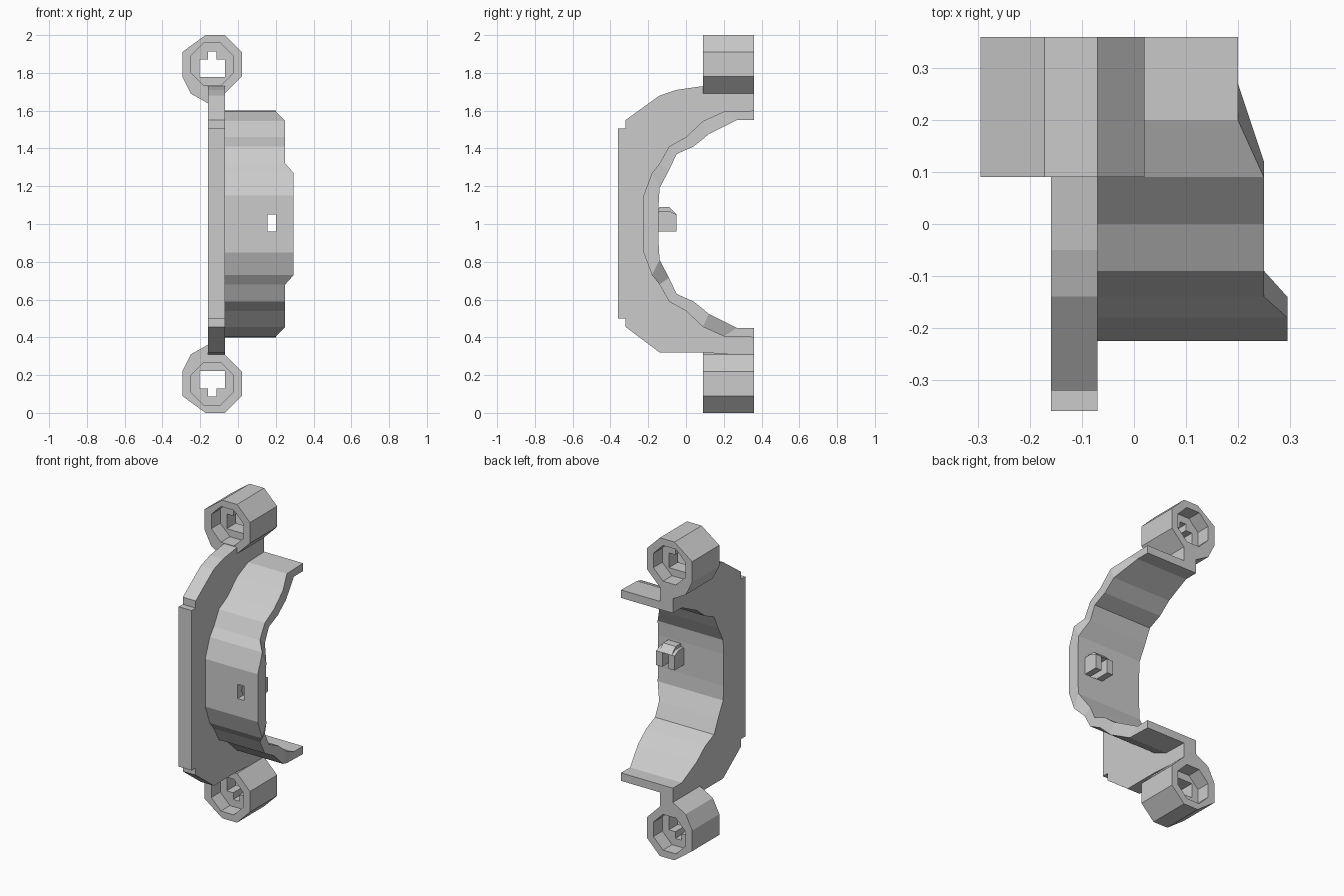
import bpy, bmesh

if "Cube" in bpy.data.objects:
    bpy.data.objects.remove(bpy.data.objects["Cube"])


def finish(name, bm):
    bmesh.ops.recalc_face_normals(bm, faces=bm.faces)
    me = bpy.data.meshes.new(name)
    bm.to_mesh(me)
    bm.free()
    ob = bpy.data.objects.new(name, me)
    bpy.context.collection.objects.link(ob)
    return ob


def bridge(bm, a, b):
    n = len(a)
    for i in range(n):
        j = (i + 1) % n
        bm.faces.new((a[i], a[j], b[j], b[i]))


def prism(name, pts, lo, hi, place):
    """Extrude a 2D outline between lo and hi; place maps (u, v, depth) to xyz."""
    bm = bmesh.new()
    a, b = [[bm.verts.new(place(u, v, d)) for u, v in pts] for d in (lo, hi)]
    bm.faces.new(a)
    bm.faces.new(b)
    bridge(bm, a, b)
    return finish(name, bm)


def along_x(u, v, d):
    return (d, u, v)


def along_y(u, v, d):
    return (u, d, v)


# Upper half of the curved wall: outer (y, z), inner (y, z), rim x
upper = [
    ((0.36, 1.60), (0.36, 1.55), 0.20),
    ((0.20, 1.595), (0.27, 1.55), 0.20),
    ((0.09, 1.545), (0.12, 1.475), 0.25),
    ((0.00, 1.46), (0.04, 1.41), 0.25),
    ((-0.09, 1.41), (-0.05, 1.37), 0.25),
    ((-0.14, 1.32), (-0.09, 1.285), 0.25),
    ((-0.18, 1.27), (-0.14, 1.19), 0.295),
    ((-0.225, 1.15), (-0.145, 1.10), 0.295),
]
stations = upper + [((o[0], 2 - o[1]), (i[0], 2 - i[1]), x)
                    for o, i, x in reversed(upper)]

# Curved wall with stepped rim
bm = bmesh.new()
rows = []
for (oy, oz), (iy, iz), xe in stations:
    rows.append([bm.verts.new(c) for c in (
        (-0.07, oy, oz), (xe, oy, oz), (xe, iy, iz), (-0.07, iy, iz))])
for a, b in zip(rows, rows[1:]):
    bridge(bm, a, b)
bm.faces.new(rows[0])
bm.faces.new(rows[-1])
wall = finish("curved_wall", bm)

# Slot through the wall
cutter = prism("slot_cutter", [(0.155, 0.96), (0.20, 0.96), (0.20, 1.05), (0.155, 1.05)],
               -0.4, 0.0, along_y)
cutter.hide_render = True
cutter.hide_viewport = True
mod = wall.modifiers.new("slot", 'BOOLEAN')
mod.operation = 'DIFFERENCE'
mod.solver = 'EXACT'
mod.object = cutter

# Flat flange following the wall's inner edge
outer = [(0.36, 1.715), (0.09, 1.73), (-0.05, 1.71), (-0.14, 1.68), (-0.32, 1.55),
         (-0.32, 1.505), (-0.36, 1.505), (-0.36, 0.50), (-0.32, 0.50), (-0.32, 0.455),
         (-0.14, 0.32), (0.09, 0.32), (0.36, 0.30)]
prism("flange", outer + [s[1] for s in reversed(stations)], -0.16, -0.07, along_x)

# Hooded guide around the slot, open underneath
for side, x0 in (("left", 0.115), ("right", 0.20)):
    prism("guide_" + side,
          [(-0.19, 1.0), (-0.14, 1.07), (-0.09, 1.07), (-0.05, 1.05),
           (-0.05, 0.96), (-0.17, 0.96)], x0, x0 + 0.042, along_x)
prism("guide_roof", [(-0.16, 1.05), (-0.14, 1.09), (-0.09, 1.09), (-0.05, 1.05)],
      0.135, 0.222, along_x)

# Screw lugs: octagonal sleeve with a notched web half way through
CX, CZ = -0.137, 1.845
rim = [(-0.113, -0.155), (0.067, -0.155), (0.157, -0.065), (0.157, 0.065),
       (0.067, 0.155), (-0.035, 0.155), (-0.158, 0.065), (-0.158, -0.065)]
bore = [(-0.045, -0.112), (0.045, -0.112), (0.112, -0.045), (0.112, 0.045),
        (0.045, 0.112), (-0.045, 0.112), (-0.112, 0.045), (-0.112, -0.045)]
hole = [(-0.067, -0.067), (0.067, -0.067), (0.067, 0.025), (0.022, 0.025),
        (0.022, 0.067), (-0.022, 0.067), (-0.022, 0.025), (-0.067, 0.025)]
for name, flip in (("upper", False), ("lower", True)):
    def zf(z):
        return 2 - z if flip else z

    bm = bmesh.new()
    loops = [[bm.verts.new((CX + u, y, zf(CZ + v))) for u, v in shape]
             for shape, y in ((rim, 0.09), (bore, 0.09), (bore, 0.18), (hole, 0.18),
                              (hole, 0.27), (bore, 0.27), (bore, 0.36), (rim, 0.36))]
    for i, lp in enumerate(loops):
        bridge(bm, lp, loops[(i + 1) % len(loops)])
    finish(name + "_lug", bm)
    # Small gusset between lug and flange
    prism(name + "_gusset", [(-0.25, zf(1.69)), (-0.16, zf(1.69)), (-0.16, zf(1.64))],
          0.09, 0.36, along_y)
